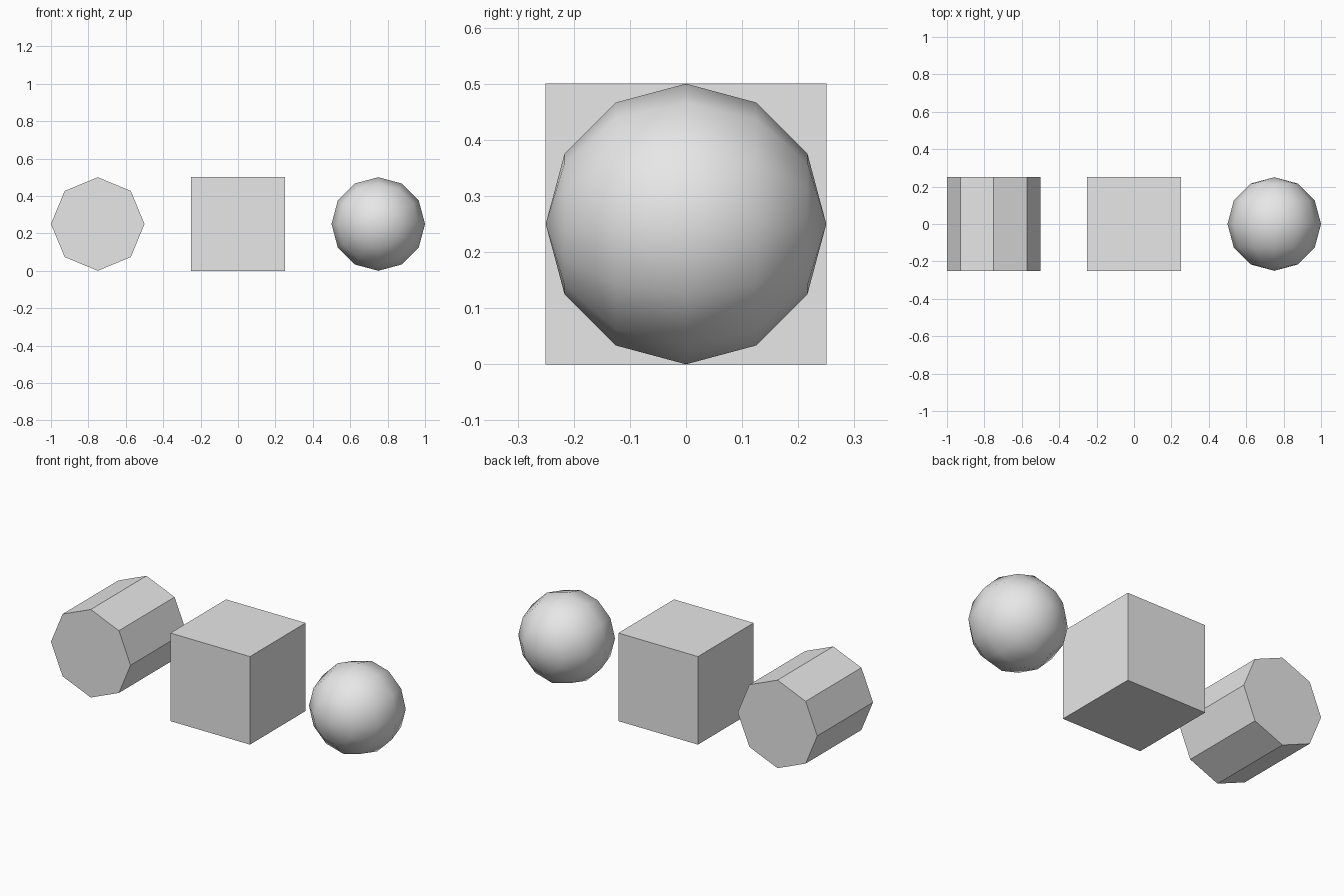
import bpy
from math import pi

if "Cube" in bpy.data.objects:
    bpy.data.objects.remove(bpy.data.objects["Cube"], do_unlink=True)

SIZE = 0.5
RADIUS = SIZE / 2
SPACING = 0.75

# Single shared colour
grey = bpy.data.materials.new("light_grey")
grey.use_nodes = True
colour = (0.8, 0.8, 0.8, 1)
grey.diffuse_color = colour
grey.node_tree.nodes["Principled BSDF"].inputs["Base Color"].default_value = colour


def finish(name, smooth=False):
    obj = bpy.context.object
    obj.name = name
    obj.data.materials.append(grey)
    for poly in obj.data.polygons:
        poly.use_smooth = smooth


# Octagonal prism lying front to back
bpy.ops.mesh.primitive_cylinder_add(
    vertices=8, radius=RADIUS, depth=SIZE,
    location=(-SPACING, 0, RADIUS), rotation=(pi / 2, 0, 0))
finish("octagonal_cylinder")

# Cube in the middle
bpy.ops.mesh.primitive_cube_add(size=SIZE, location=(0, 0, RADIUS))
finish("middle_cube")

# Smooth-shaded ball with its poles facing front and back
bpy.ops.mesh.primitive_uv_sphere_add(
    segments=12, ring_count=6, radius=RADIUS,
    location=(SPACING, 0, RADIUS), rotation=(pi / 2, 0, 0))
finish("ball", smooth=True)
